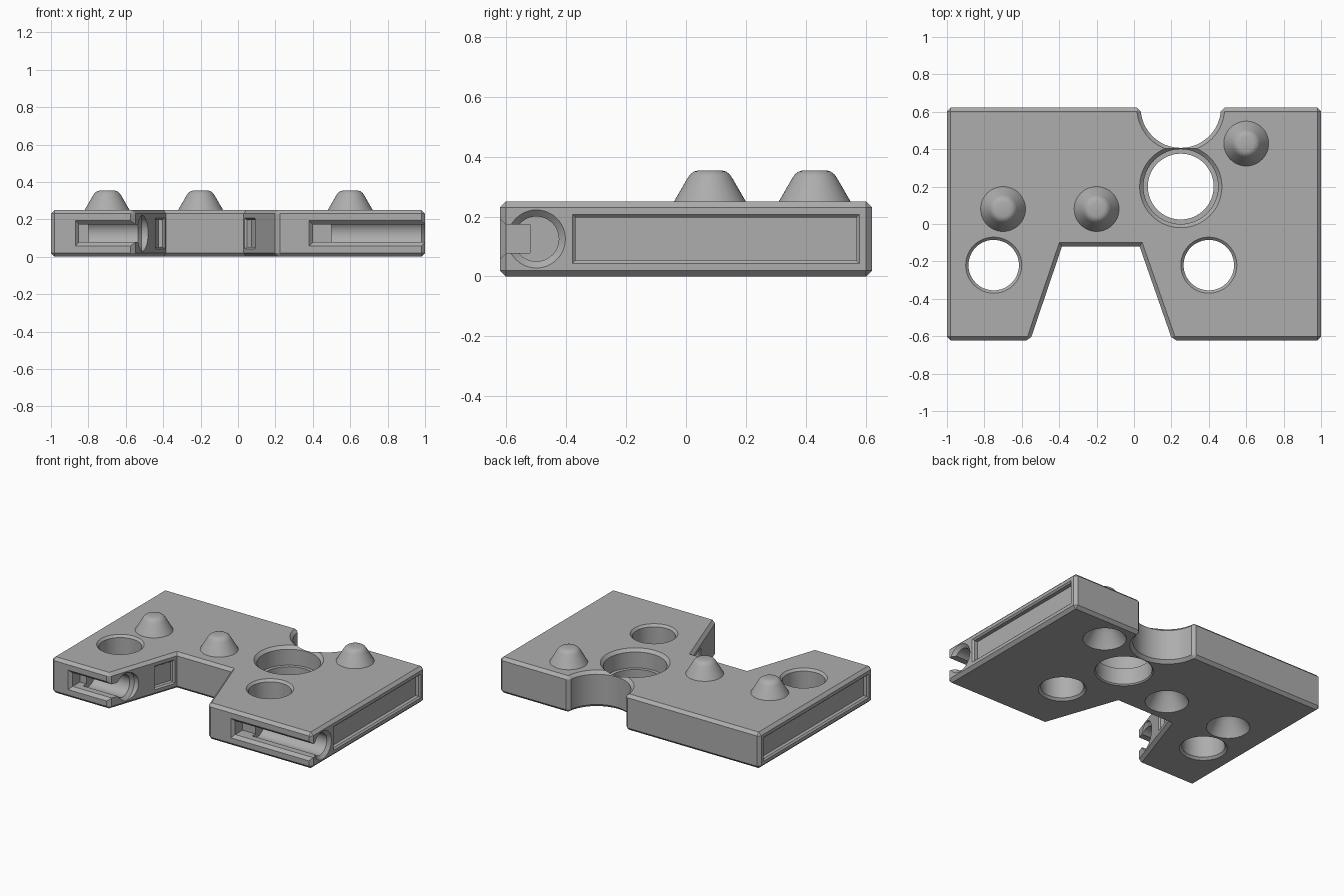
import bpy, bmesh
from math import pi, cos, sin
from mathutils import Matrix, Vector

cube = bpy.data.objects.get("Cube")
if cube:
    bpy.data.objects.remove(cube, do_unlink=True)

grey = bpy.data.materials.new("plain grey")
grey.use_nodes = True
COLOUR = (0.42, 0.42, 0.42, 1)
grey.diffuse_color = COLOUR
grey.node_tree.nodes["Principled BSDF"].inputs["Base Color"].default_value = COLOUR

H = 0.25       # plate thickness
MID = H / 2
EDGE = 0.02    # chamfer


def make(name, bm):
    bmesh.ops.recalc_face_normals(bm, faces=bm.faces)
    mesh = bpy.data.meshes.new(name)
    bm.to_mesh(mesh)
    bm.free()
    mesh.materials.append(grey)
    obj = bpy.data.objects.new(name, mesh)
    bpy.context.collection.objects.link(obj)
    return obj


def lathe(name, profile, matrix, steps=48):
    """Spin (radius, height) points round the local z axis into a closed solid."""
    bm = bmesh.new()
    verts = [bm.verts.new((r, 0, z)) for r, z in profile]
    edges = [bm.edges.new(pair) for pair in zip(verts, verts[1:])]
    bmesh.ops.spin(bm, geom=verts + edges, cent=(0, 0, 0), axis=(0, 0, 1),
                   angle=2 * pi, steps=steps)
    bmesh.ops.remove_doubles(bm, verts=bm.verts, dist=0.0001)
    bm.transform(matrix)
    return make(name, bm)


def tapered_box(name, matrix, length, height, depth, taper):
    """Box in local xz, opening at y = 0 and narrowing by taper towards y = depth."""
    bm = bmesh.new()
    rings = []
    for y, inset in ((-0.03, 0), (0, 0), (taper, taper), (depth, taper)):
        x, z = length / 2 - inset, height / 2 - inset
        rings.append([bm.verts.new((a, y, b))
                      for a, b in ((-x, -z), (x, -z), (x, z), (-x, z))])
    for low, high in zip(rings, rings[1:]):
        for i in range(4):
            j = (i + 1) % 4
            bm.faces.new((low[i], low[j], high[j], high[i]))
    bm.faces.new(rings[0])
    bm.faces.new(rings[-1])
    bm.transform(matrix)
    return make(name, bm)


def on_wall(start, end):
    """Frame centred between two plan points, local y pointing into the wall."""
    a, b = Vector((*start, MID)), Vector((*end, MID))
    along = (b - a).normalized()
    inward = Vector((0, 0, 1)).cross(along)
    rot = Matrix((along, inward, Vector((0, 0, 1)))).transposed().to_4x4()
    return Matrix.Translation((a + b) / 2) @ rot, (b - a).length


# Plate outline with the trapezoid notch in front and the round bite behind
outline = [(-1, -0.622), (-0.555, -0.622), (-0.385, -0.12), (0.03, -0.12),
           (0.205, -0.622), (1, -0.622), (1, 0.622)]
outline += [(0.25 + 0.215 * cos(-pi * i / 24), 0.622 + 0.215 * sin(-pi * i / 24))
            for i in range(25)]
outline.append((-1, 0.622))
bm = bmesh.new()
base = bm.faces.new([bm.verts.new((x, y, 0)) for x, y in outline])
top = bmesh.ops.extrude_face_region(bm, geom=[base])["geom"]
bmesh.ops.translate(bm, verts=[v for v in top if isinstance(v, bmesh.types.BMVert)],
                    vec=(0, 0, H))
bmesh.ops.recalc_face_normals(bm, faces=bm.faces)
sharp = [e for e in bm.edges if e.calc_face_angle_signed() > 0.5]
bmesh.ops.bevel(bm, geom=sharp, offset=EDGE, segments=1, affect='EDGES',
                clamp_overlap=False)
plate = make("plate", bm)

cutters = []

# Chamfered through holes
for x, y in ((-0.75, -0.22), (0.4, -0.22)):
    cutters.append(lathe("hole_cutter", [
        (0, -0.02), (0.17, -0.02), (0.135, 0.015), (0.135, H - 0.015),
        (0.17, H + 0.02), (0, H + 0.02)], Matrix.Translation((x, y, 0))))

# Stepped large hole
cutters.append(lathe("large_hole_cutter", [
    (0, -0.02), (0.204, -0.02), (0.176, 0.008), (0.176, 0.12), (0.2, 0.12),
    (0.2, H - EDGE), (0.24, H + EDGE), (0, H + EDGE)],
    Matrix.Translation((0.25, 0.2, 0)), 64))

# Hollow studs: a stud above and its socket below
STUDS = ((-0.7, 0.08), (-0.2, 0.08), (0.6, 0.43))
for x, y in STUDS:
    cutters.append(lathe("socket_cutter", [
        (0, -0.02), (0.136, -0.02), (0.136, 0.0), (0.085, 0.09),
        (0.06, 0.115), (0, 0.115)], Matrix.Translation((x, y, 0))))

# Long shallow side grooves, and short ones on the notch walls
GROOVES = (((1, -0.38), (1, 0.58)), ((-1, 0.58), (-1, -0.58)),
           ((-0.442, -0.288), (-0.39, -0.135)), ((0.035, -0.135), (0.09, -0.292)))
for start, end in GROOVES:
    frame, length = on_wall(start, end)
    cutters.append(tapered_box("groove_cutter", frame, length, 0.165, 0.035, 0.01))

# Round channels along x in each leg, opened to the front by a slot
for left, inner, wall, y, reach in ((0.38, 0.5, 1.0, -0.5, 0.1),
                                    (-0.87, -0.8, -0.515, -0.5, 0.1)):
    along_x = Matrix.Translation((inner, y, MID)) @ Matrix.Rotation(pi / 2, 4, 'Y')
    depth = wall - inner
    cutters.append(lathe("channel_cutter", [
        (0, 0), (0.075, 0), (0.075, depth - 0.02), (0.097, depth),
        (0.097, depth + reach), (0, depth + reach)], along_x))
    right = wall + reach
    frame, length = on_wall((left, -0.622), (right, -0.622))
    cutters.append(tapered_box("slot_cutter", frame, length, 0.135, 0.1, EDGE))

# Cut everything out of the plate
bpy.context.view_layer.objects.active = plate
for cutter in cutters:
    mod = plate.modifiers.new("cut", 'BOOLEAN')
    mod.operation = 'DIFFERENCE'
    mod.solver = 'EXACT'
    mod.object = cutter
    bpy.ops.object.modifier_apply(modifier=mod.name)
    bpy.data.objects.remove(cutter, do_unlink=True)

# Rounded studs
parts = [plate]
for i, (x, y) in enumerate(STUDS):
    parts.append(lathe(f"stud_{i + 1}", [
        (0, H - 0.01), (0.12, H - 0.01), (0.12, H), (0.075, 0.328), (0.066, 0.341),
        (0.054, 0.35), (0.04, 0.354), (0, 0.354)], Matrix.Translation((x, y, 0))))

# Smooth the round walls, keep the chamfers crisp
for obj in parts:
    bpy.ops.object.select_all(action='DESELECT')
    obj.select_set(True)
    bpy.context.view_layer.objects.active = obj
    bpy.ops.object.shade_smooth_by_angle(angle=pi / 7)
